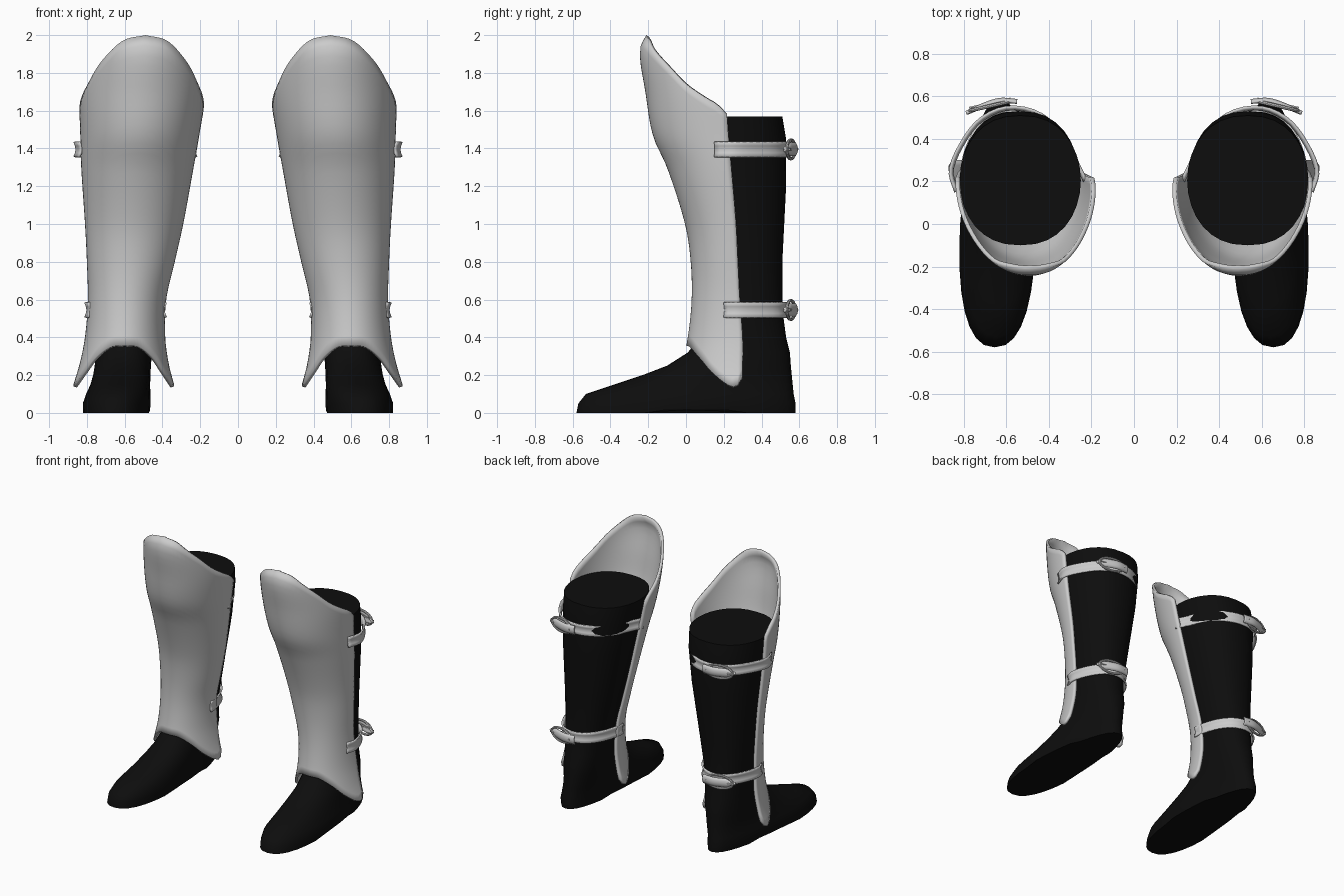
import bpy, bmesh, math
from mathutils import Vector

if "Cube" in bpy.data.objects:
    bpy.data.objects.remove(bpy.data.objects["Cube"])


def material(name, rgb):
    m = bpy.data.materials.new(name)
    m.use_nodes = True
    m.diffuse_color = (*rgb, 1)
    m.node_tree.nodes["Principled BSDF"].inputs["Base Color"].default_value = (*rgb, 1)
    return m


STEEL = material("pale grey", (0.6, 0.6, 0.6))
BLACK = material("boot black", (0.004, 0.004, 0.004))


def spline(keys, t):
    """Smooth interpolation of (t, value, value...) rows."""
    t = min(max(t, keys[0][0]), keys[-1][0])
    i = next(k for k in range(len(keys) - 1) if t <= keys[k + 1][0])
    a, b = keys[i], keys[i + 1]
    p, n = keys[max(i - 1, 0)], keys[min(i + 2, len(keys) - 1)]
    h = b[0] - a[0]
    f = (t - a[0]) / h
    out = []
    for c in range(1, len(a)):
        ma = (b[c] - p[c]) / (b[0] - p[0]) * h
        mb = (n[c] - a[c]) / (n[0] - a[0]) * h
        out.append((2*f**3 - 3*f**2 + 1) * a[c] + (f**3 - 2*f**2 + f) * ma
                   + (3*f**2 - 2*f**3) * b[c] + (f**3 - f**2) * mb)
    return out


def build(name, rows, mat, closed=False, caps=False, thick=0, angle=40):
    """Skin rows of points, thicken if asked, and mirror to the other leg."""
    bm = bmesh.new()
    grid = [[bm.verts.new(p) for p in r] for r in rows]
    n = len(rows[0])
    for lo, hi in zip(grid, grid[1:]):
        for i in range(n if closed else n - 1):
            j = (i + 1) % n
            bm.faces.new((lo[i], lo[j], hi[j], hi[i]))
    if caps:
        bm.faces.new(grid[0][::-1])
        bm.faces.new(grid[-1])
    bmesh.ops.recalc_face_normals(bm, faces=bm.faces)
    me = bpy.data.meshes.new(name)
    bm.to_mesh(me)
    bm.free()
    me.materials.append(mat)
    ob = bpy.data.objects.new(name, me)
    bpy.context.collection.objects.link(ob)
    bpy.ops.object.select_all(action="DESELECT")
    ob.select_set(True)
    bpy.context.view_layer.objects.active = ob
    bpy.ops.object.shade_smooth_by_angle(angle=math.radians(angle))
    if thick:
        s = ob.modifiers.new("thickness", "SOLIDIFY")
        s.thickness = thick
        s.offset = 0
    m = ob.modifiers.new("pair", "MIRROR")
    m.use_mirror_merge = False
    return ob


# Boots: height, front y, back y, inner x, outer x
BOOT = [(0, -0.58, 0.58, 0.45, 0.86), (0.05, -0.57, 0.58, 0.45, 0.855),
        (0.1, -0.53, 0.57, 0.455, 0.83), (0.15, -0.38, 0.565, 0.46, 0.80),
        (0.2, -0.23, 0.56, 0.46, 0.78), (0.25, -0.1, 0.555, 0.46, 0.765),
        (0.32, 0.01, 0.55, 0.455, 0.75), (0.4, 0.07, 0.53, 0.45, 0.75),
        (0.55, 0.08, 0.51, 0.43, 0.76), (0.8, 0.07, 0.51, 0.38, 0.77),
        (1.2, -0.02, 0.53, 0.30, 0.80), (1.45, -0.08, 0.53, 0.26, 0.815),
        (1.57, -0.1, 0.51, 0.25, 0.82)]
rows = []
for z, yf, yb, xi, xo in BOOT:
    ring = []
    foot = max(0, 1 - z / 0.3)
    for k in range(32):
        a = math.tau * k / 32
        s, c = math.sin(a), math.cos(a)
        y = (yf + yb) / 2 - (yb - yf) / 2 * c
        # the heel is narrower than the ball of the foot
        w = (xo - xi) / 2 * (1 - foot * 0.3 * (0.5 - 0.5 * c))
        x = (xi + xo) / 2 - foot * 0.03 * (0.5 - 0.5 * c) + w * math.copysign(abs(s) ** 0.85, s)
        lift = 0.015 if z == 0 and -0.16 < y < 0.25 else 0
        ring.append((x, y, z + lift))
    rows.append(ring)
build("boots", rows, BLACK, closed=True, caps=True)

# Greaves: height, front y, back y, inner x, outer x
SHELL = [(0.14, -0.02, 0.30, 0.345, 0.865), (0.25, -0.01, 0.30, 0.375, 0.83),
         (0.4, 0.02, 0.30, 0.395, 0.80), (0.6, 0.04, 0.285, 0.39, 0.785),
         (0.8, 0.035, 0.275, 0.345, 0.79), (1.0, 0.005, 0.265, 0.30, 0.80),
         (1.3, -0.09, 0.24, 0.245, 0.82), (1.47, -0.165, 0.225, 0.215, 0.825),
         (1.7, -0.205, 0.21, 0.18, 0.83), (1.92, -0.235, 0.2, 0.18, 0.81),
         (2.0, -0.2, 0.2, 0.18, 0.8)]
# Angle from the front, lower edge, upper edge
EDGE = [(0, 0.355, 1.995), (22, 0.345, 1.965), (45, 0.28, 1.85), (60, 0.21, 1.745),
        (75, 0.15, 1.67), (84, 0.14, 1.63), (90, 0.19, 1.58)]
rows = []
for v in range(33):
    row = []
    for k in range(41):
        a = -90 + 180 * k / 40
        lo, hi = spline(EDGE, abs(a))
        z = lo + (hi - lo) * v / 32
        yf, yb, xi, xo = spline(SHELL, z)
        s, c = math.sin(math.radians(a)), math.cos(math.radians(a))
        row.append(((xi + xo) / 2 + (xo - xi) / 2 * s, yb - (yb - yf) * c, z))
    rows.append(row)
build("greaves", rows, STEEL, thick=0.02, angle=60)


def band(name, path, height, taper=False):
    """A strap with a softly rounded face following a path of (t, x, y, z)."""
    steps = 28
    pts = [Vector(spline(path, path[-1][0] * i / steps)) for i in range(steps + 1)]
    rows = []
    for i, p in enumerate(pts):
        d = pts[min(i + 1, steps)] - pts[max(i - 1, 0)]
        out = Vector((-d.y, d.x, 0)).normalized()
        end = min(1, 0.15 + (steps - i) / 9) if taper else 1
        rows.append([p + out * 0.012 * math.cos(q * math.pi / 2)
                     + Vector((0, 0, q * height / 2 * end)) for q in (-1, -0.5, 0, 0.5, 1)])
    build(name, rows, STEEL, thick=0.012, angle=50)


def buckle(name, z):
    """An oval ring with a centre pin, turned to follow the calf."""
    turn = Vector((0.97, -0.22, 0))
    face = Vector((0.22, 0.97, 0))
    up = Vector((0, 0, 1))
    mid = Vector((0.675, 0.555, z))
    rows = []
    for i in range(25):
        a = math.tau * i / 24
        radial = turn * math.cos(a) + up * math.sin(a)
        p = mid + turn * 0.10 * math.cos(a) + up * 0.05 * math.sin(a)
        rows.append([p + (radial * math.cos(b) + face * math.sin(b)) * 0.009
                     for b in (math.tau * k / 8 for k in range(8))])
    build(name + "_ring", rows, STEEL, closed=True)
    pin = [[mid + turn * t + face * 0.012 + (up * math.cos(b) + face * math.sin(b)) * 0.007
            for b in (math.tau * k / 6 for k in range(6))] for t in (-0.1, 0, 0.1)]
    build(name + "_pin", pin, STEEL, closed=True, caps=True)


# Straps, tails and buckles
UPPER = [(0.84, 0.15), (0.866, 0.25), (0.82, 0.37), (0.73, 0.49), (0.6, 0.55),
         (0.45, 0.525), (0.33, 0.42), (0.26, 0.28), (0.22, 0.2)]
LOWER = [(0.79, 0.2), (0.808, 0.28), (0.77, 0.4), (0.70, 0.5), (0.6, 0.535),
         (0.5, 0.5), (0.43, 0.41), (0.39, 0.29), (0.382, 0.22)]
for name, path, z in (("upper", UPPER, 1.395), ("lower", LOWER, 0.545)):
    band(name + "_straps", [(i, x, y, z) for i, (x, y) in enumerate(path)], 0.08)
    tail = [(0.55, 0.57), (0.63, 0.575), (0.71, 0.55), (0.785, 0.515)]
    band(name + "_strap_tails", [(i, x, y, z) for i, (x, y) in enumerate(tail)], 0.065, taper=True)
    buckle(name + "_buckles", z)
